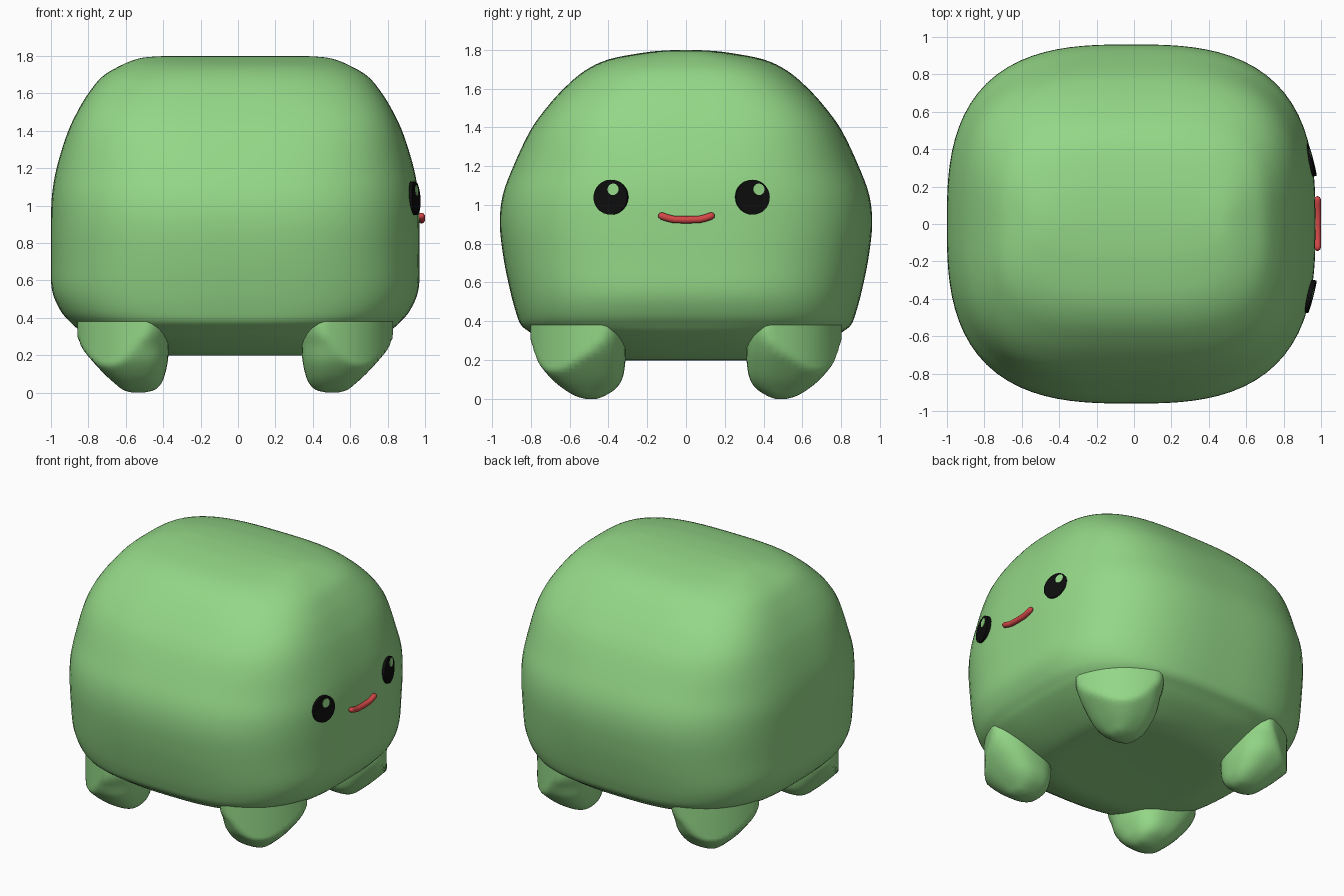
import bpy, bmesh, math
from mathutils import Vector, Matrix

if "Cube" in bpy.data.objects:
    bpy.data.objects.remove(bpy.data.objects["Cube"])

CX = -0.015  # body centre line; the mouth sticks out on +x


def material(name, rgb):
    m = bpy.data.materials.new(name)
    m.diffuse_color = (*rgb, 1)
    m.use_nodes = True
    m.node_tree.nodes["Principled BSDF"].inputs["Base Color"].default_value = m.diffuse_color
    return m


GREEN = material("soft green", (0.296, 0.68, 0.243))
BLACK = material("eye black", (0.004, 0.004, 0.004))
RED = material("mouth red", (0.66, 0.065, 0.065))


def smooth_rows(rows, steps=4):
    """Catmull-Rom interpolation of table rows."""
    out = []
    for i in range(len(rows) - 1):
        a, b, c, d = (rows[max(i - 1, 0)], rows[i], rows[i + 1],
                      rows[min(i + 2, len(rows) - 1)])
        for s in range(steps):
            t = s / steps
            out.append([0.5 * (2 * q + (r - p) * t + (2 * p - 5 * q + 4 * r - w) * t * t
                               + (3 * q - p - 3 * r + w) * t ** 3)
                        for p, q, r, w in zip(a, b, c, d)])
    out.append(list(rows[-1]))
    return out


def ring(cx, cy, z, rx, ry, p, n):
    """Rounded-square ring."""
    pts = []
    for i in range(n):
        c, s = math.cos(2 * math.pi * i / n), math.sin(2 * math.pi * i / n)
        r = (abs(c) ** p + abs(s) ** p) ** (-1 / p)
        pts.append(Vector((cx + rx * r * c, cy + ry * r * s, z)))
    return pts


def finish(name, bm, mat, smooth=True):
    bmesh.ops.recalc_face_normals(bm, faces=bm.faces)
    me = bpy.data.meshes.new(name)
    bm.to_mesh(me)
    bm.free()
    me.materials.append(mat)
    for f in me.polygons:
        f.use_smooth = smooth
    ob = bpy.data.objects.new(name, me)
    bpy.context.collection.objects.link(ob)
    return ob


def loft(name, rings, mat):
    bm = bmesh.new()
    vs = [[bm.verts.new(p) for p in r] for r in rings]
    n = len(vs[0])
    for a, b in zip(vs, vs[1:]):
        for i in range(n):
            j = (i + 1) % n
            bm.faces.new((a[i], a[j], b[j], b[i]))
    bm.faces.new(vs[0][::-1])
    bm.faces.new(vs[-1])
    return finish(name, bm, mat)


# Body: height, half width, half depth, squareness
BODY = [
    (0.20, 0.40, 0.38, 2.8), (0.20, 0.50, 0.47, 2.8), (0.22, 0.60, 0.57, 2.8),
    (0.28, 0.74, 0.71, 2.8), (0.34, 0.84, 0.80, 2.9), (0.38, 0.885, 0.85, 3.0),
    (0.44, 0.935, 0.875, 3.0), (0.55, 0.98, 0.905, 2.9), (0.72, 0.985, 0.94, 2.85),
    (0.90, 0.985, 0.96, 2.85), (1.05, 0.98, 0.945, 2.85), (1.20, 0.955, 0.89, 2.9),
    (1.38, 0.90, 0.805, 3.2), (1.50, 0.845, 0.72, 3.4), (1.60, 0.785, 0.63, 3.3),
    (1.69, 0.71, 0.525, 3.1), (1.75, 0.61, 0.40, 3.0), (1.785, 0.52, 0.22, 3.0),
    (1.796, 0.44, 0.11, 3.0), (1.80, 0.35, 0.01, 3.0)]
loft("body", [ring(CX, 0, z, x, y, p, 96) for z, x, y, p in smooth_rows(BODY)], GREEN)

# Legs: height, inner x, outer x, inner y, outer y
LEG = [
    (0.0, 0.49, 0.55, 0.46, 0.52), (0.015, 0.43, 0.60, 0.42, 0.57),
    (0.05, 0.395, 0.645, 0.365, 0.63), (0.10, 0.375, 0.70, 0.33, 0.69),
    (0.17, 0.36, 0.765, 0.315, 0.75), (0.25, 0.355, 0.83, 0.31, 0.79),
    (0.33, 0.35, 0.875, 0.31, 0.83), (0.42, 0.35, 0.875, 0.31, 0.83),
    (0.50, 0.36, 0.86, 0.32, 0.81)]


def leg(name, sx, sy):
    rings = []
    for z, x0, x1, y0, y1 in smooth_rows(LEG):
        pts = ring((x0 + x1) / 2, (y0 + y1) / 2, z, (x1 - x0) / 2, (y1 - y0) / 2, 2.6, 40)
        for v in pts:
            # keep the outer corner within the rounded plan of the body
            k = (v.x / 0.885) ** 3 + (v.y / 0.85) ** 3
            if k > 1:
                v.x *= k ** (-1 / 3)
                v.y *= k ** (-1 / 3)
            v.x, v.y = CX + sx * v.x, sy * v.y
        rings.append(pts)
    loft(name, rings, GREEN)


for sx, side in ((-1, "left"), (1, "right")):
    for sy, end in ((-1, "front"), (1, "back")):
        leg(f"{end}_{side}_leg", sx, sy)


# Eyes: thin discs on the +x face, each with a small green highlight
def disc(name, centre, normal, radius, depth, mat):
    bm = bmesh.new()
    rot = normal.to_track_quat('Z', 'Y').to_matrix().to_4x4()
    bmesh.ops.create_cone(bm, cap_ends=True, segments=32, radius1=radius, radius2=radius,
                          depth=depth,
                          matrix=Matrix.Translation(centre - normal * depth / 2) @ rot)
    finish(name, bm, mat, smooth=False)


for name, y, dy in (("front", -0.39, 0.015), ("back", 0.345, 0.03)):
    n = Vector((1, math.copysign(0.26, y), 0.06)).normalized()
    c = Vector((0.953, y, 1.04))
    disc(f"{name}_eye", c, n, 0.09, 0.035, BLACK)
    off = Vector((0, dy, 0.04))
    off.x = -(n.y * off.y + n.z * off.z) / n.x
    disc(f"{name}_eye_highlight", c + off + n * 0.003, n, 0.03, 0.006, GREEN)

# Mouth: round tube with upturned ends
path = [Vector((0.981, y, z)) for y, z in
        ((-0.125, 0.943), (-0.10, 0.934), (-0.065, 0.925), (0.0, 0.923),
         (0.07, 0.925), (0.105, 0.934), (0.13, 0.943))]
tube = []
for i, p in enumerate(path):
    d = (path[min(i + 1, 6)] - path[max(i - 1, 0)]).normalized()
    up = Vector((1, 0, 0)).cross(d)
    ends = {0: ((-0.018, 0.3), (-0.012, 0.75), (0, 1)),
            6: ((0, 1), (0.012, 0.75), (0.018, 0.3))}.get(i, ((0, 1),))
    for shift, k in ends:
        tube.append([p + d * shift + 0.019 * k * (Vector((1, 0, 0)) * math.cos(a) + up * math.sin(a))
                     for a in (2 * math.pi * j / 14 for j in range(14))])
loft("mouth", tube, RED)
